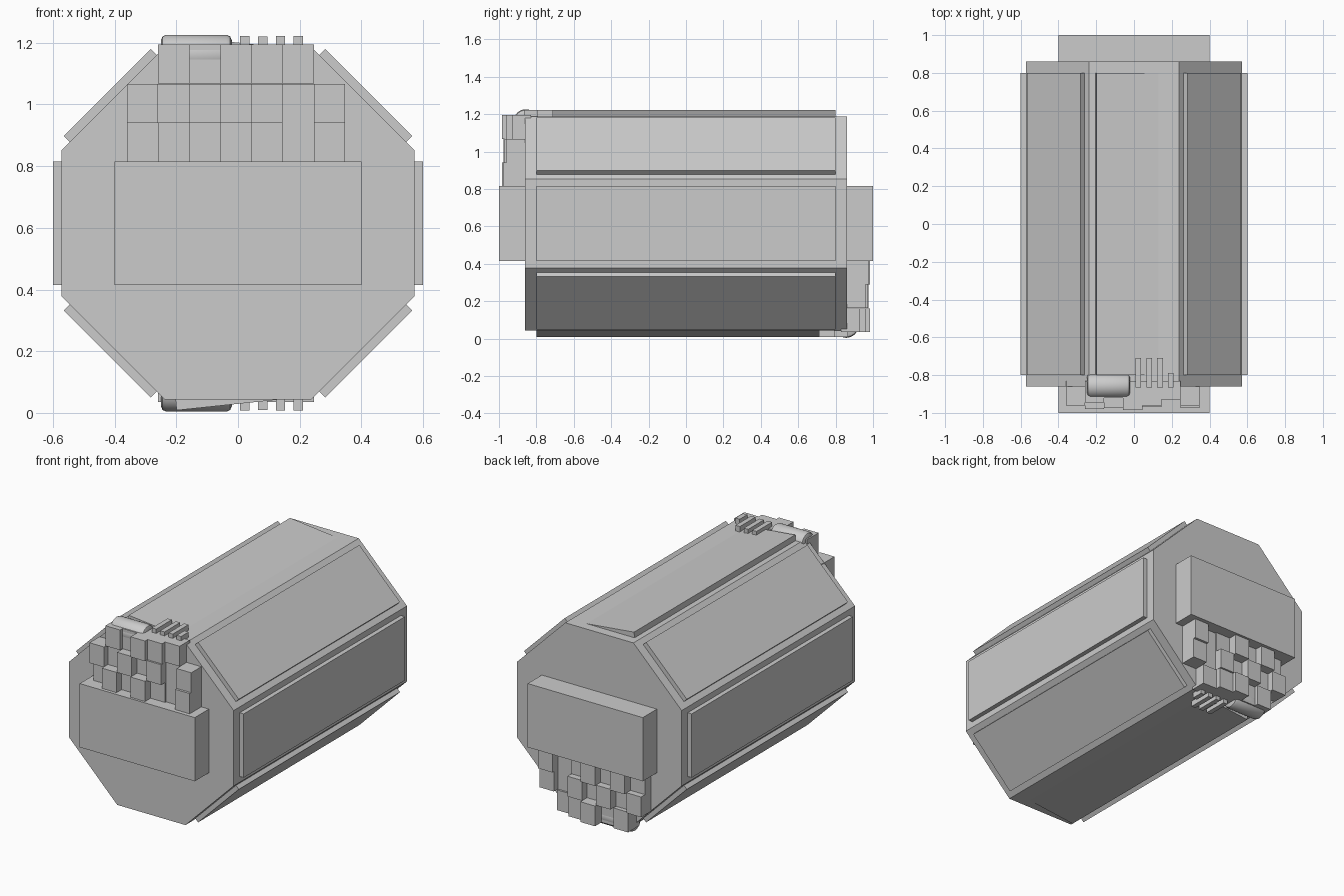
import bpy, bmesh, math
from mathutils import Matrix, Vector

if "Cube" in bpy.data.objects:
    bpy.data.objects.remove(bpy.data.objects["Cube"])

MID = 0.615          # height of the long axis
APOTHEM = 0.572      # body centre to flat
# Second end = first end turned half way round the x axis
FLIP = (Matrix.Translation((0, 0, MID)) @ Matrix.Rotation(math.pi, 4, 'X')
        @ Matrix.Translation((0, 0, -MID)))
ENDS = (("front", Matrix.Identity(4)), ("back", FLIP))


def finish(name, bm, matrix=Matrix.Identity(4)):
    bm.transform(matrix)
    bmesh.ops.recalc_face_normals(bm, faces=bm.faces)
    mesh = bpy.data.meshes.new(name)
    bm.to_mesh(mesh)
    bm.free()
    obj = bpy.data.objects.new(name, mesh)
    bpy.context.collection.objects.link(obj)
    return obj


def add_box(bm, x0, x1, y0, y1, z0, z1):
    m = (Matrix.Translation(((x0 + x1) / 2, (y0 + y1) / 2, (z0 + z1) / 2))
         @ Matrix.Diagonal((x1 - x0, y1 - y0, z1 - z0, 1)))
    bmesh.ops.create_cube(bm, size=1, matrix=m)


def box(name, dims, matrix=Matrix.Identity(4)):
    bm = bmesh.new()
    add_box(bm, *dims)
    return finish(name, bm, matrix)


# Octagonal body
bm = bmesh.new()
r = APOTHEM / math.cos(math.pi / 8)
ring = [bm.verts.new((r * math.cos(a), -0.86, MID + r * math.sin(a)))
        for a in (math.pi / 8 + i * math.pi / 4 for i in range(8))]
face = bm.faces.new(ring)
new = bmesh.ops.extrude_face_region(bm, geom=[face])["geom"]
bmesh.ops.translate(bm, vec=(0, 1.72, 0),
                    verts=[v for v in new if isinstance(v, bmesh.types.BMVert)])
bm.faces.new(ring) if not any(set(f.verts) == set(ring) for f in bm.faces) else None
finish("octagonal_body", bm)

# Raised panels on the six side and diagonal flats
for i, deg in enumerate((45, 90, 135, 225, 270, 315)):
    m = Matrix.Translation((0, 0, MID)) @ Matrix.Rotation(math.radians(deg), 4, 'Y')
    box(f"side_panel_{i + 1}", (-0.2, 0.2, -0.8, 0.8, 0.55, 0.6), m)

# Block rows: bottom height, first column, depth of each block
ROWS = ((0.815, 0, (.92, .98, .93, .985, .93, .92, .975)),
        (0.94, 0, (.96, .92, .975, .92, .97, .92, .96)),
        (1.068, 1, (.945, .92, .985, .96, .93)))

for end, m in ENDS:
    # Slightly tilted top / bottom panel
    tilt = (Matrix.Translation((0, 0, 1.2007)) @ Matrix.Rotation(math.radians(6), 4, 'Y'))
    box(f"{end}_tilted_panel", (-0.2, 0.2, -0.8, 0.8, -0.05, 0), m @ tilt)

    # Large end block
    box(f"{end}_end_block", (-0.4, 0.4, -1, -0.8, MID - 0.2, MID + 0.2), m)

    # Stepped cluster of small blocks
    bm = bmesh.new()
    for z, first, depths in ROWS:
        for c, d in enumerate(depths, first):
            x = -0.36 + c * 0.101
            add_box(bm, x, x + 0.101, -d, -0.83, z, z + 0.127)
    finish(f"{end}_block_cluster", bm, m)

    # Half-buried canister with chamfered ends
    bm = bmesh.new()
    cm = Matrix.Translation((-0.135, -0.857, 1.161)) @ Matrix.Rotation(math.pi / 2, 4, 'Y')
    bmesh.ops.create_cone(bm, cap_ends=True, segments=32, radius1=0.065,
                          radius2=0.065, depth=0.23, matrix=cm)
    rims = [e for e in bm.edges if abs(e.verts[0].co.x - e.verts[1].co.x) < 1e-4]
    bmesh.ops.bevel(bm, geom=rims, offset=0.018, segments=2, profile=0.5, affect='EDGES')
    can = finish(f"{end}_canister", bm, m)
    bpy.context.view_layer.objects.active = can
    can.select_set(True)
    bpy.ops.object.shade_smooth_by_angle(angle=math.radians(35))
    can.select_set(False)

    # Row of thin fins
    bm = bmesh.new()
    for x, y1, z1 in ((0.007, -0.71, 1.222), (0.065, -0.71, 1.22),
                      (0.123, -0.71, 1.222), (0.18, -0.79, 1.222)):
        add_box(bm, x, x + 0.03, -0.865, y1, 1.15, z1)
    finish(f"{end}_fins", bm, m)
